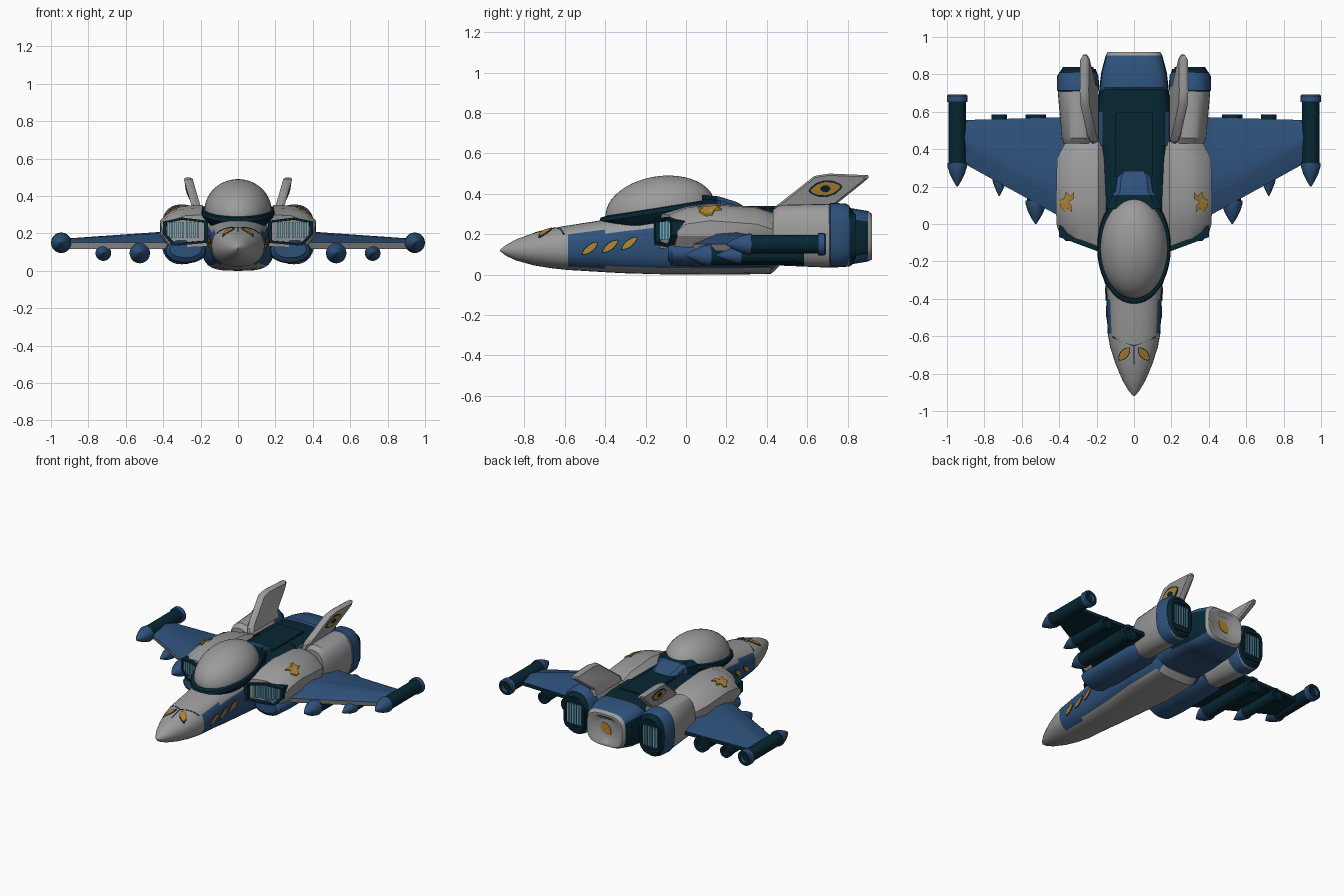
import bpy, bmesh, math
from mathutils import Vector
from mathutils.bvhtree import BVHTree

if "Cube" in bpy.data.objects:
    bpy.data.objects.remove(bpy.data.objects["Cube"])

GREY, BLUE, TEAL, ORANGE, GLOW = range(5)
MATS = []
for name, col in [("hull_grey", (0.33, 0.33, 0.33)), ("panel_blue", (0.027, 0.083, 0.2)),
                  ("dark_teal", (0.002, 0.02, 0.033)), ("mark_orange", (0.47, 0.235, 0.03)),
                  ("grille_light_blue", (0.16, 0.42, 0.58))]:
    m = bpy.data.materials.new(name)
    m.diffuse_color = (*col, 1)
    m.use_nodes = True
    m.node_tree.nodes["Principled BSDF"].inputs["Base Color"].default_value = m.diffuse_color
    MATS.append(m)


def finish(name, bm, mat, angle=32):
    """mat is a colour index, or a rule(centre, normal) returning one."""
    bmesh.ops.recalc_face_normals(bm, faces=bm.faces)
    me = bpy.data.meshes.new(name)
    rule = callable(mat)
    for m in (MATS if rule else [MATS[mat]]):
        me.materials.append(m)
    if rule:
        for f in bm.faces:
            f.material_index = mat(f.calc_center_median(), f.normal)
    bm.to_mesh(me)
    bm.free()
    me.shade_smooth()
    me.set_sharp_from_angle(angle=math.radians(angle))
    ob = bpy.data.objects.new(name, me)
    bpy.context.collection.objects.link(ob)
    return ob


def loft(name, rings, mat, sx=1, angle=32):
    bm = bmesh.new()
    vs = [[bm.verts.new((p[0] * sx, p[1], p[2])) for p in r] for r in rings]
    n = len(vs[0])
    for a, b in zip(vs, vs[1:]):
        for i in range(n):
            j = (i + 1) % n
            bm.faces.new((a[i], a[j], b[j], b[i]))
    bm.faces.new(vs[0])
    bm.faces.new(vs[-1])
    return finish(name, bm, mat, angle)


def ring(y, w, zb, zt, cx=0, e=2.5, n=32):
    """Rounded-box section across y."""
    pts = []
    for i in range(n):
        c, s = math.cos(2 * math.pi * i / n), math.sin(2 * math.pi * i / n)
        pts.append((cx + w * math.copysign(abs(c) ** (2 / e), c), y,
                    (zb + zt) / 2 + (zt - zb) / 2 * math.copysign(abs(s) ** (2 / e), s)))
    return pts


def box(name, x0, x1, y0, y1, z0, z1, mat, sx=1):
    return loft(name, [[(x0, y, z0), (x1, y, z0), (x1, y, z1), (x0, y, z1)] for y in (y0, y1)], mat, sx)


def decal(name, target, outline, axis, sign, mat, off=0.005):
    """Thin painted plate projected onto a part along one axis."""
    me = target.data
    tree = BVHTree.FromPolygons([v.co for v in me.vertices], [p.vertices[:] for p in me.polygons])
    d = Vector((0, 0, 0))
    d[axis] = -sign
    pts = []
    for a, b in outline:
        o = Vector((0, a, b)) if axis == 0 else Vector((a, 0, b)) if axis == 1 else Vector((a, b, 0))
        o[axis] = 2 * sign
        hit = tree.ray_cast(o, d)[0]
        if hit is None:
            return
        pts.append(hit)
    loft(name, [[p + d * 0.002 for p in pts], [p - d * off for p in pts]], mat)


def lens(cx, cy, length, width, deg, n=12):
    """Pointed oval outline."""
    a, out = math.radians(deg), []
    for i in range(n):
        t = 2 * math.pi * i / n
        u, v = length * math.cos(t), width * math.sin(t) * abs(math.sin(t)) ** 0.5
        out.append((cx + u * math.cos(a) - v * math.sin(a), cy + u * math.sin(a) + v * math.cos(a)))
    return out


# Fuselage with nose, blue flanks and grey belly
def hull_rule(c, n):
    if c.y < -0.585 or c.z < 0.035:
        return GREY
    if c.y < -0.2:
        return GREY if c.z > 0.215 else BLUE
    return TEAL if c.z > 0.25 and (n.z > 0.6 or c.y < 0.15) else BLUE

hull = loft("fuselage", [ring(y, w, b, t, e=e) for y, w, b, t, e in [
    (-0.92, 0.004, 0.116, 0.124, 2), (-0.89, 0.03, 0.093, 0.147, 2), (-0.84, 0.06, 0.07, 0.175, 2),
    (-0.75, 0.098, 0.045, 0.207, 2.1), (-0.66, 0.127, 0.031, 0.23, 2.2), (-0.585, 0.141, 0.023, 0.243, 2.3),
    (-0.4, 0.148, 0.012, 0.272, 2.5), (-0.31, 0.153, 0.007, 0.285, 2.7), (-0.1, 0.17, 0.001, 0.31, 3),
    (0.15, 0.195, 0, 0.335, 3.5), (0.42, 0.195, 0.003, 0.335, 3.5), (0.46, 0.19, 0.04, 0.33, 3.5)]], hull_rule)

# Nose seams
xs = [-0.115 + 0.23 * k / 14 for k in range(15)]
seam = [(x, -0.655 + 0.42 * abs(x)) for x in xs]
decal("nose_seam", hull, seam + [(x, y + 0.006) for x, y in reversed(seam)], 2, 1, TEAL, 0.002)
decal("nose_centre_line", hull, [(-0.004, -0.75), (0.004, -0.75), (0.004, -0.655), (-0.004, -0.655)], 2, 1, TEAL, 0.002)

# Rear body and central tail engine
def tail_rule(c, n):
    if c.y > 0.88 and n.y > 0.3:
        return GREY
    if c.y < 0.55 and abs(n.x) > 0.6:
        return BLUE
    return BLUE if (c.y > 0.72 and n.z > 0.4) or n.z < -0.5 else TEAL

tail = loft("tail_engine", [ring(y, w, b, t, e=e) for y, w, b, t, e in [
    (0.42, 0.2, 0.05, 0.333, 4), (0.6, 0.2, 0.05, 0.33, 4), (0.72, 0.185, 0.05, 0.325, 4),
    (0.73, 0.185, 0.045, 0.335, 4), (0.81, 0.175, 0.05, 0.33, 4), (0.9, 0.152, 0.065, 0.315, 3.5),
    (0.92, 0.14, 0.075, 0.3, 3.2), (0.92, 0.125, 0.09, 0.285, 3), (0.9, 0.09, 0.12, 0.26, 2.5)]], tail_rule)
decal("tail_mark", tail, lens(0, 0.19, 0.05, 0.035, 45), 1, 1, ORANGE)
box("spine_ridge", -0.1, 0.1, 0.25, 0.6, 0.3, 0.34, TEAL)
loft("spine_fairing", [[(-w, y, 0.3), (w, y, 0.3), (w, y, t - 0.02), (w * 0.75, y, t), (-w * 0.75, y, t),
                        (-w, y, t - 0.02)] for y, w, t in
                       [(0.08, 0.15, 0.395), (0.155, 0.115, 0.388), (0.17, 0.1, 0.385), (0.25, 0.09, 0.36),
                        (0.28, 0.07, 0.343)]], lambda c, n: BLUE if c.y > 0.155 else TEAL)

# Canopy dome with tilted rim
TILT = math.radians(9)

def tilted(x, y, z):
    return (x, -0.128 + y * math.cos(TILT) - z * math.sin(TILT), 0.32 + y * math.sin(TILT) + z * math.cos(TILT))

def oval(rx, ry, z, n=40):
    return [tilted(rx * math.cos(2 * math.pi * i / n), ry * math.sin(2 * math.pi * i / n), z) for i in range(n)]

loft("canopy", [oval(0.18 * math.cos(a), 0.272 * math.cos(a), 0.167 * math.sin(a))
                for a in [math.radians(-8 + 97 * k / 12) for k in range(13)]], GREY, angle=60)
loft("canopy_rim", [oval(0.16, 0.25, -0.06), oval(0.188, 0.285, -0.03), oval(0.197, 0.305, -0.012),
                    oval(0.193, 0.298, 0.008), oval(0.172, 0.265, 0.014)], TEAL)


def sweep(x):
    """Swept line of the intake mouth."""
    return -0.055 - (0.4 - x) * 0.37


def pod_ring(y, xo, zt):
    pts = [(0.14, 0.13), (xo - 0.045, 0.125), (xo, 0.19), (xo, zt - 0.085), (xo - 0.05, zt - 0.03),
           (xo - 0.12, zt - 0.005), (0.19, zt), (0.15, zt - 0.04)]
    return [(x, sweep(x) + 0.012 if y is None else y, z) for x, z in pts]


def turned(name, cx, cz, prof, rule, sx):
    loft(name, [ring(y, r, cz - r, cz + r, cx, 2, 20) for y, r in prof], rule, sx)


FRAME = [(0.16, 0.15), (0.35, 0.133), (0.402, 0.195), (0.4, 0.265), (0.3, 0.285), (0.16, 0.268)]

def frame_ring(dy, s):
    return [(0.29 + (x - 0.29) * s, sweep(0.29 + (x - 0.29) * s) + dy, 0.215 + (z - 0.215) * s) for x, z in FRAME]


for sx, side in ((1, "right"), (-1, "left")):
    # Intake pod, mouth, grille and lower scoop
    pod = loft("intake_pod_" + side, [pod_ring(None, 0.402, 0.3), pod_ring(0.0, 0.415, 0.335),
               pod_ring(0.12, 0.417, 0.352), pod_ring(0.35, 0.412, 0.335), pod_ring(0.44, 0.365, 0.305)], GREY, sx)
    loft("intake_frame_" + side, [frame_ring(0.1, 0.95), frame_ring(0.02, 1.0), frame_ring(-0.015, 1.0),
         frame_ring(-0.015, 0.84), frame_ring(0.02, 0.82)], TEAL, sx)
    for i in range(9):
        x = 0.213 + i * 0.02
        y = sweep(x)
        box("intake_bar_" + side, x - 0.0055, x + 0.0055, y - 0.008, y + 0.03, 0.175, 0.262, GLOW, sx)
    loft("lower_scoop_" + side, [ring(y, w, 0.14 - h, 0.14 + h * 0.3, 0.28, 2) for y, w, h in
         [(-0.09, 0.085, 0.07), (-0.07, 0.105, 0.095), (0.05, 0.113, 0.1), (0.4, 0.11, 0.1), (0.46, 0.09, 0.08)]], BLUE, sx)

    # Rear nacelle, collar and exhaust grille
    loft("nacelle_" + side, [ring(y, w, b, t, cx, 2.3) for y, w, b, t, cx in
         [(0.43, 0.085, 0.06, 0.32, 0.29), (0.46, 0.095, 0.045, 0.345, 0.292), (0.7, 0.107, 0.035, 0.35, 0.3),
          (0.81, 0.1, 0.04, 0.335, 0.298), (0.83, 0.09, 0.055, 0.31, 0.295)]],
         lambda c, n: GREY if c.y < 0.815 else TEAL, sx)
    loft("nacelle_collar_" + side, [ring(y, w, 0.19 - h, 0.2 + h, 0.3, 2.5) for y, w, h in
         [(0.705, 0.1, 0.14), (0.715, 0.113, 0.155), (0.79, 0.111, 0.152), (0.81, 0.1, 0.14)]], BLUE, sx)
    loft("exhaust_" + side, [ring(y, w, 0.19 - h, 0.19 + h, 0.3, 4) for y, w, h in
         [(0.8, 0.09, 0.12), (0.84, 0.082, 0.11), (0.84, 0.068, 0.09), (0.825, 0.066, 0.088)]], TEAL, sx)
    for i in range(6):
        x = 0.25 + i * 0.02
        box("exhaust_bar_" + side, x - 0.005, x + 0.005, 0.815, 0.837, 0.12, 0.26, GLOW, sx)

    # Wing: blue top, dark underside, grey lower leading edge
    def wing_ring(x, le, te, zt):
        return [(x, le, 0.152), (x, le + 0.1, zt - 0.008), (x, le + 0.2 * (te - le) + 0.1, zt), (x, te, 0.15),
                (x, te, 0.125), (x, le + 0.012, 0.118)]
    loft("wing_" + side, [wing_ring(0.36, 0.02, 0.572, 0.212), wing_ring(0.93, 0.335, 0.555, 0.172)],
         lambda c, n: BLUE if n.z > 0.1 else GREY if n.y < -0.5 else TEAL, sx, 45)

    # Wing tip pod and two underwing pods
    turned("tip_pod_" + side, 0.945, 0.15, [(0.2, 0.003), (0.23, 0.022), (0.27, 0.041), (0.31, 0.053),
           (0.325, 0.053), (0.325, 0.046), (0.652, 0.046), (0.652, 0.055), (0.685, 0.055), (0.692, 0.048),
           (0.692, 0.03), (0.67, 0.028)],
           lambda c, n: BLUE if c.y < 0.326 or (c.y > 0.651 and n.y < 0.9) else TEAL, sx)
    for tag, x, y0, r in (("inner", 0.525, 0.0, 0.055), ("outer", 0.72, 0.15, 0.042)):
        turned(tag + "_pod_" + side, x, 0.095, [(y0, 0.003), (y0 + 0.03, r * 0.42), (y0 + 0.07, r * 0.8),
               (y0 + 0.11, r), (y0 + 0.125, r), (y0 + 0.125, r * 0.88), (0.55, r * 0.88), (0.55, r),
               (0.585, r), (0.585, r * 0.6), (0.56, r * 0.55)],
               lambda c, n, e=y0 + 0.126: BLUE if c.y < e else TEAL, sx)

    # Canted tail fin with oval mark
    outline = [(0.43, 0.3), (0.44, 0.335), (0.635, 0.488), (0.71, 0.5), (0.9, 0.492), (0.905, 0.48),
               (0.87, 0.45), (0.745, 0.35), (0.74, 0.3)]
    fin = loft("tail_fin_" + side, [[(0.222 + (z - 0.33) * 0.26 + t, 0.68 + (y - 0.68) * s, 0.41 + (z - 0.41) * s)
               for y, z in outline] for t, s in ((-0.024, 0.9), (-0.01, 1), (0.01, 1), (0.024, 0.9))], GREY, sx)
    decal("fin_mark_edge_" + side, fin, lens(0.69, 0.425, 0.085, 0.042, 8), 0, sx, TEAL, 0.002)
    decal("fin_mark_" + side, fin, lens(0.69, 0.425, 0.075, 0.033, 8), 0, sx, ORANGE, 0.004)
    decal("fin_mark_dot_" + side, fin, lens(0.69, 0.425, 0.026, 0.018, 0), 0, sx, TEAL, 0.006)

    # Painted swoosh on the pod top
    swoosh = [(0.33, 0.06), (0.352, 0.085), (0.372, 0.065), (0.395, 0.1), (0.392, 0.13), (0.372, 0.14),
              (0.365, 0.175), (0.34, 0.15), (0.322, 0.17), (0.322, 0.135), (0.35, 0.118), (0.335, 0.1)]
    decal("pod_mark_" + side, pod, [(x * sx, y) for x, y in swoosh], 2, 1, ORANGE, 0.009)

    # Slanted flank slots and nose marks
    for y, z in ((-0.475, 0.13), (-0.375, 0.14), (-0.28, 0.155)):
        decal("flank_slot_edge_" + side, hull, lens(y, z, 0.052, 0.02, 38), 0, sx, TEAL, 0.002)
        decal("flank_slot_" + side, hull, lens(y, z, 0.045, 0.015, 38), 0, sx, ORANGE, 0.005)
    decal("nose_mark_edge_" + side, hull, lens(0.052 * sx, -0.695, 0.046, 0.024, -50 * sx), 2, 1, TEAL, 0.003)
    decal("nose_mark_" + side, hull, lens(0.052 * sx, -0.695, 0.04, 0.02, -50 * sx), 2, 1, ORANGE, 0.006)
